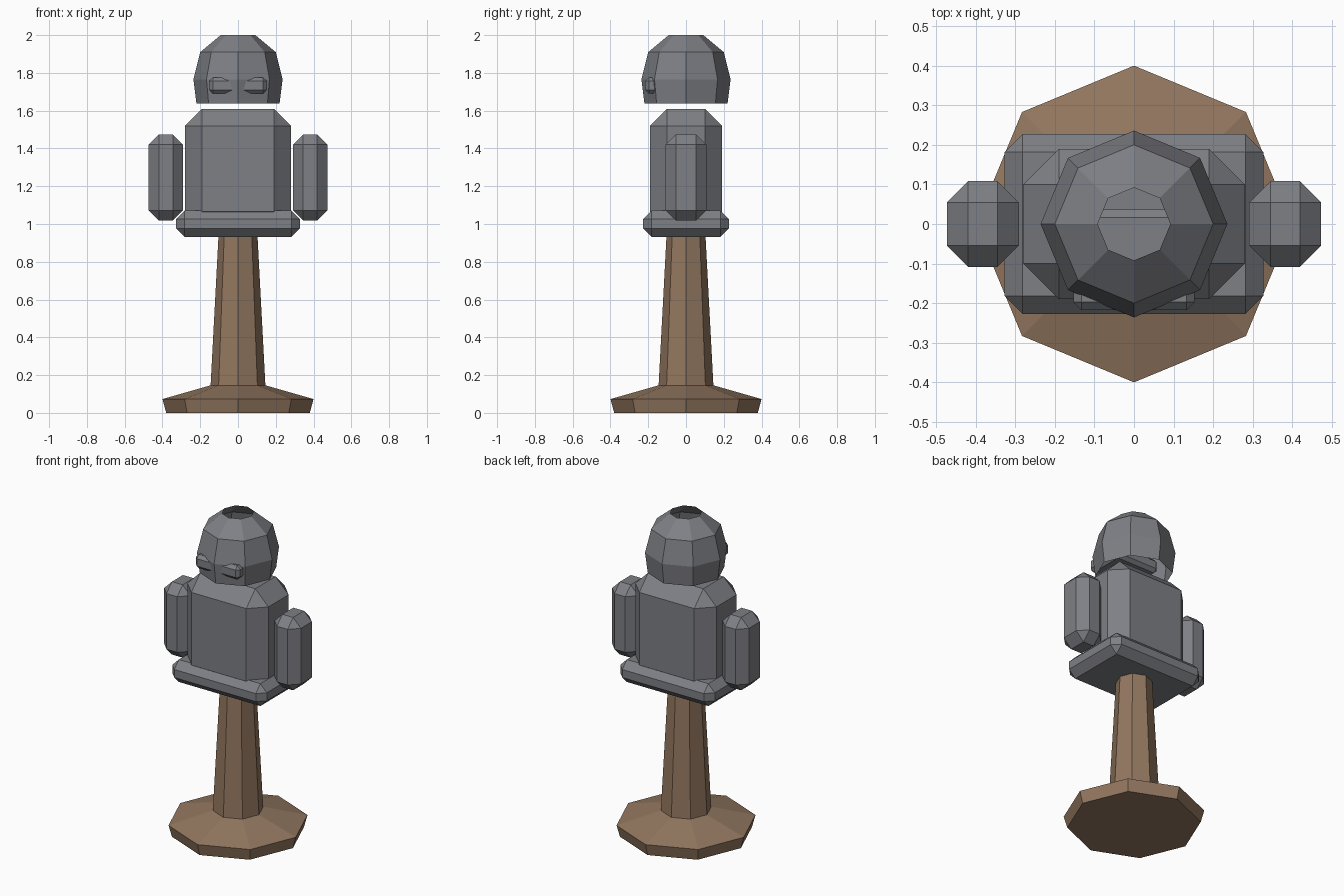
import bpy, bmesh, math

if "Cube" in bpy.data.objects:
    bpy.data.objects.remove(bpy.data.objects["Cube"])


def material(name, rgb):
    mat = bpy.data.materials.new(name)
    mat.diffuse_color = (*rgb, 1)
    mat.use_nodes = True
    mat.node_tree.nodes["Principled BSDF"].inputs["Base Color"].default_value = mat.diffuse_color
    return mat


brown = material("wood_brown", (0.29, 0.185, 0.115))
steel = material("dark_steel", (0.21, 0.215, 0.235))


def make_object(name, bm, mat):
    bmesh.ops.recalc_face_normals(bm, faces=bm.faces)
    mesh = bpy.data.meshes.new(name)
    bm.to_mesh(mesh)
    bm.free()
    mesh.materials.append(mat)
    ob = bpy.data.objects.new(name, mesh)
    bpy.context.collection.objects.link(ob)
    return ob


def chamfer_box(name, lo, hi, bevel, mat=steel):
    bm = bmesh.new()
    bmesh.ops.create_cube(bm, size=1)
    for v in bm.verts:
        v.co = [(a + b) / 2 + c * (b - a) for a, b, c in zip(lo, hi, v.co)]
    bmesh.ops.bevel(bm, geom=bm.edges[:], offset=bevel, segments=1,
                    affect='EDGES', profile=0.5)
    return make_object(name, bm, mat)


def lathe(name, profile, capped, mat, sides=8):
    bm = bmesh.new()
    rings = [[bm.verts.new((r * math.cos(math.tau * i / sides),
                            r * math.sin(math.tau * i / sides), z))
              for i in range(sides)] for r, z in profile]
    for a, b in zip(rings, rings[1:]):
        for i in range(sides):
            j = (i + 1) % sides
            bm.faces.new((a[i], a[j], b[j], b[i]))
    if capped:
        bm.faces.new(rings[0][::-1])
        bm.faces.new(rings[-1])
    return make_object(name, bm, mat)


# wooden stand: foot and tapered post
lathe("stand", [(0.38, 0), (0.40, 0.073), (0.145, 0.146), (0.10, 1.0)], True, brown)

# hollow head shell, open at top and bottom
lathe("head_shell", [(0.22, 1.638), (0.236, 1.766), (0.20, 1.91), (0.092, 2.0)],
      False, steel)

# bar through the head; its front corners show as two eyes
chamfer_box("visor_bar", (-0.153, -0.217, 1.69), (0.153, 0.037, 1.776), 0.02)

# torso and hip plate
chamfer_box("torso", (-0.28, -0.19, 0.975), (0.28, 0.19, 1.61), 0.09)
chamfer_box("hip_plate", (-0.327, -0.227, 0.932), (0.327, 0.227, 1.072), 0.045)

# arms
for side, s in (("left", -1), ("right", 1)):
    x = s * 0.382
    chamfer_box(side + "_arm", (x - 0.091, -0.108, 1.018),
                (x + 0.091, 0.108, 1.474), 0.054)
